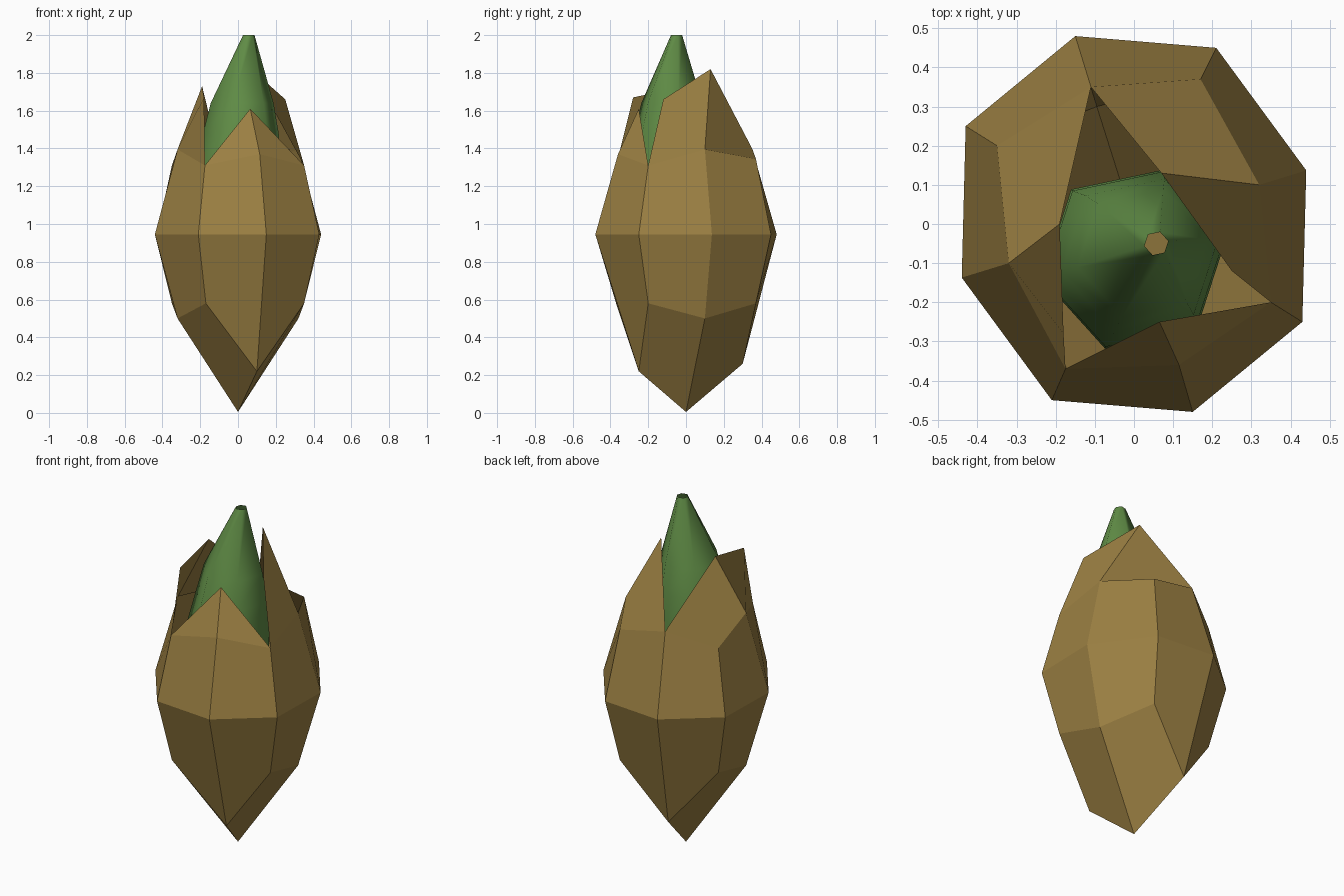
import bpy, bmesh, math
from mathutils import Vector

if "Cube" in bpy.data.objects:
    bpy.data.objects.remove(bpy.data.objects["Cube"])


def material(name, rgb):
    m = bpy.data.materials.new(name)
    m.diffuse_color = (*rgb, 1.0)
    m.use_nodes = True
    m.node_tree.nodes["Principled BSDF"].inputs["Base Color"].default_value = m.diffuse_color
    return m


BROWN = material("husk brown", (0.33, 0.215, 0.055))
GREEN = material("shoot green", (0.115, 0.26, 0.06))


def build(name, faces, mat):
    """Sheet from faces given as lists of points, joined and facing outward."""
    bm = bmesh.new()
    for pts in faces:
        f = bm.faces.new([bm.verts.new(p) for p in pts])
        f.normal_update()
        c = f.calc_center_median()
        if f.normal.dot(Vector((c.x, c.y, (c.z - 0.94) * 0.2))) < 0:
            f.normal_flip()
    bmesh.ops.remove_doubles(bm, verts=bm.verts, dist=1e-4)
    me = bpy.data.meshes.new(name)
    bm.to_mesh(me)
    bm.free()
    me.materials.append(mat)
    ob = bpy.data.objects.new(name, me)
    bpy.context.collection.objects.link(ob)
    return ob


def half_turn(points):
    """Repeat four points on the opposite side of the vertical axis."""
    return points + [(-x, -y, z) for x, y, z in points]


# Eight columns, counted anticlockwise from the front left
waist = half_turn([(-0.21, -0.45, 0.945), (0.15, -0.48, 0.945),
                   (0.43, -0.25, 0.945), (0.44, 0.137, 0.945)])
low = half_turn([(-0.17, -0.37, 0.58), (0.10, -0.25, 0.22),
                 (0.35, -0.20, 0.58), (0.32, 0.10, 0.50)])
low[5] = (-0.095, 0.30, 0.26)
high = half_turn([(-0.175, -0.37, 1.31), (0.115, -0.36, 1.37),
                  (0.35, -0.20, 1.31), (0.32, 0.10, 1.395)])
high[4] = (0.17, 0.37, 1.345)
high[5] = (-0.11, 0.35, 1.40)
tip = {0: (-0.18, -0.28, 1.67), 1: (0.065, -0.25, 1.61),
       2: (0.25, -0.12, 1.66), 3: (0.07, 0.13, 1.82), 7: (-0.19, 0.0, 1.73)}


def band(a, b, cols):
    """Quads between two rings, starting at each listed column."""
    return [[a[i], a[(i + 1) % 8], b[(i + 1) % 8], b[i]] for i in cols]


# Lower cup, with four kite faces meeting at the bottom point
kites = [[(0, 0, 0.005), low[i - 1], low[i], low[(i + 1) % 8]] for i in (0, 2, 4, 6)]
build("lower_husk", band(low, waist, range(8)) + kites, BROWN)

# Three overlapping upper scales
build("front_scale", band(waist, high, (0, 1))
      + [[high[0], high[1], tip[1]], [high[1], high[2], tip[1]]], BROWN)
build("right_scale", band(waist, high, (2, 3, 4))
      + [[high[2], high[3], tip[3], tip[2]],
         [high[3], high[4], high[5], tip[3]]], BROWN)
build("left_scale", band(waist, high, (5, 6, 7))
      + [[high[7], high[0], tip[0], tip[7]],
         [high[5], high[6], high[7], tip[7]]], BROWN)

# Leaning six-sided shoot, open at both ends: centre x, centre y, z, radius
rings = []
for cx, cy, z, r in [(0.0, -0.09, 0.95, 0.24), (0.0, -0.09, 1.30, 0.235),
                     (0.015, -0.08, 1.48, 0.205), (0.022, -0.075, 1.64, 0.17),
                     (0.057, -0.05, 2.0, 0.031)]:
    rings.append([(cx + r * math.cos(math.radians(12 + 60 * k)),
                   cy + r * math.sin(math.radians(12 + 60 * k)), z) for k in range(6)])
shoot = build("shoot", [[a[k], a[(k + 1) % 6], b[(k + 1) % 6], b[k]]
                        for a, b in zip(rings, rings[1:]) for k in range(6)], GREEN)
shoot.data.polygons.foreach_set("use_smooth", [True] * len(shoot.data.polygons))
